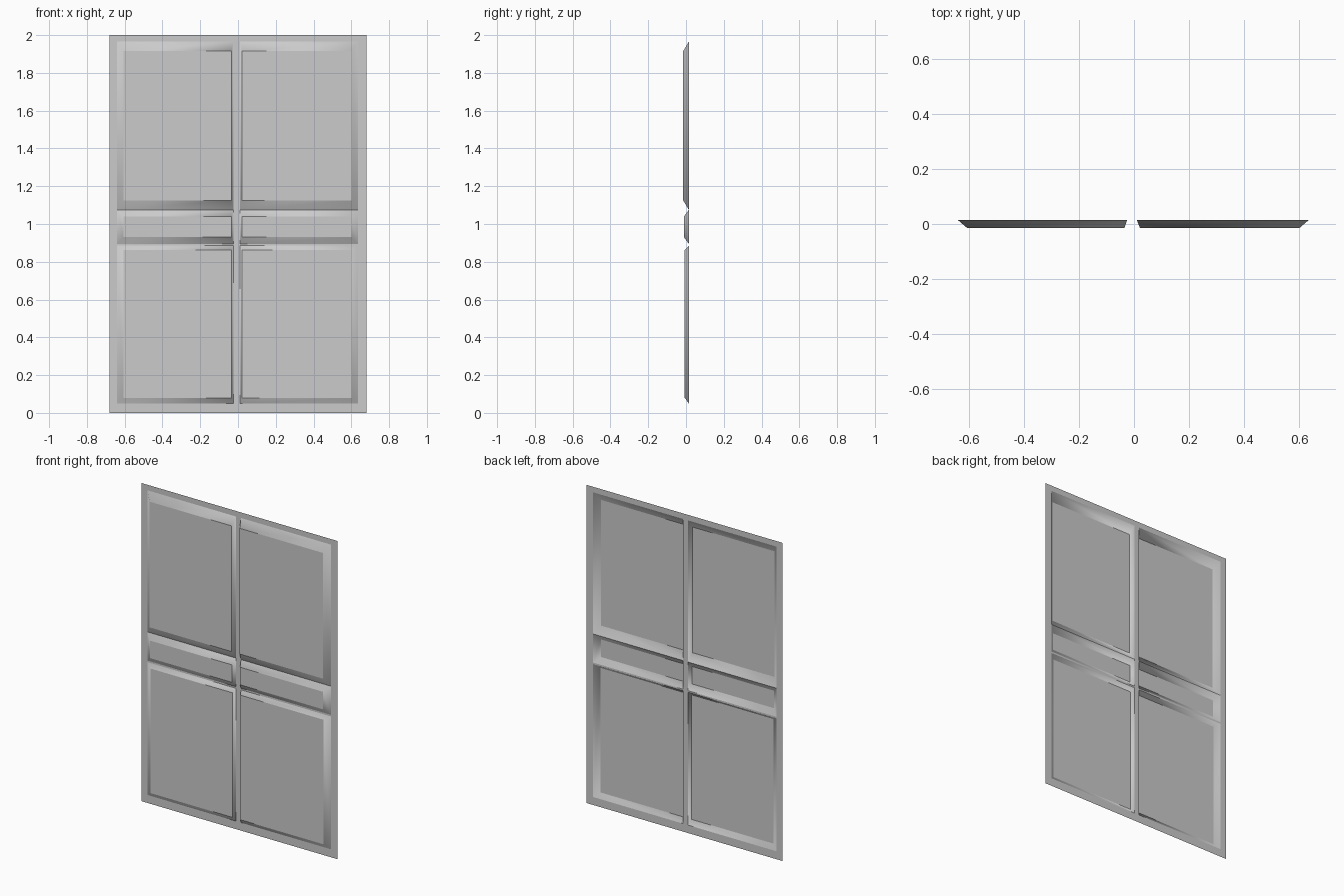
import bpy
import bmesh

if "Cube" in bpy.data.objects:
    bpy.data.objects.remove(bpy.data.objects["Cube"], do_unlink=True)

grey = bpy.data.materials.new("plain grey")
grey.use_nodes = True
colour = (0.6, 0.6, 0.6, 1)
grey.diffuse_color = colour
grey.node_tree.nodes["Principled BSDF"].inputs["Base Color"].default_value = colour

BACK = 0.015
# Grid lines of the flat frame
XS = [-0.68, -0.64, -0.025, 0.01, 0.635, 0.68]
ZS = [0, 0.05, 0.885, 0.895, 1.075, 1.965, 2]
# Raised faces: column -> left, right; row -> bottom, top, front y
COLUMNS = {1: (-0.605, -0.035), 3: (0.022, 0.60)}
ROWS = {1: (0.08, 0.863, -0.007), 3: (0.93, 1.04, -0.011), 5 - 1: (1.125, 1.915, -0.015)}

bm = bmesh.new()
grid = [[bm.verts.new((x, BACK, z)) for z in ZS] for x in XS]


def raise_panel(outer, left, right, bottom, top, y):
    """Flat panel face with four bevelled sides running back to the frame."""
    inner = [bm.verts.new((x, y, z)) for x, z in
             ((left, bottom), (right, bottom), (right, top), (left, top))]
    bm.faces.new(inner)
    for k in range(4):
        n = (k + 1) % 4
        side = bm.faces.new((outer[k], outer[n], inner[n], inner[k]))
        side.smooth = True


# Frame strips and embossed panels
for i in range(len(XS) - 1):
    for j in range(len(ZS) - 1):
        cell = [grid[i][j], grid[i + 1][j], grid[i + 1][j + 1], grid[i][j + 1]]
        if i in COLUMNS and j in ROWS:
            raise_panel(cell, *COLUMNS[i], *ROWS[j])
        else:
            bm.faces.new(cell)

# Bevels blend around their corners, but stay crisp along frame and panel
for edge in bm.edges:
    a, b = edge.verts
    edge.smooth = abs(a.co.y - b.co.y) > 0.001

mesh = bpy.data.meshes.new("panelled_door")
bm.to_mesh(mesh)
bm.free()
mesh.materials.append(grey)
door = bpy.data.objects.new("panelled_door", mesh)
bpy.context.collection.objects.link(door)
